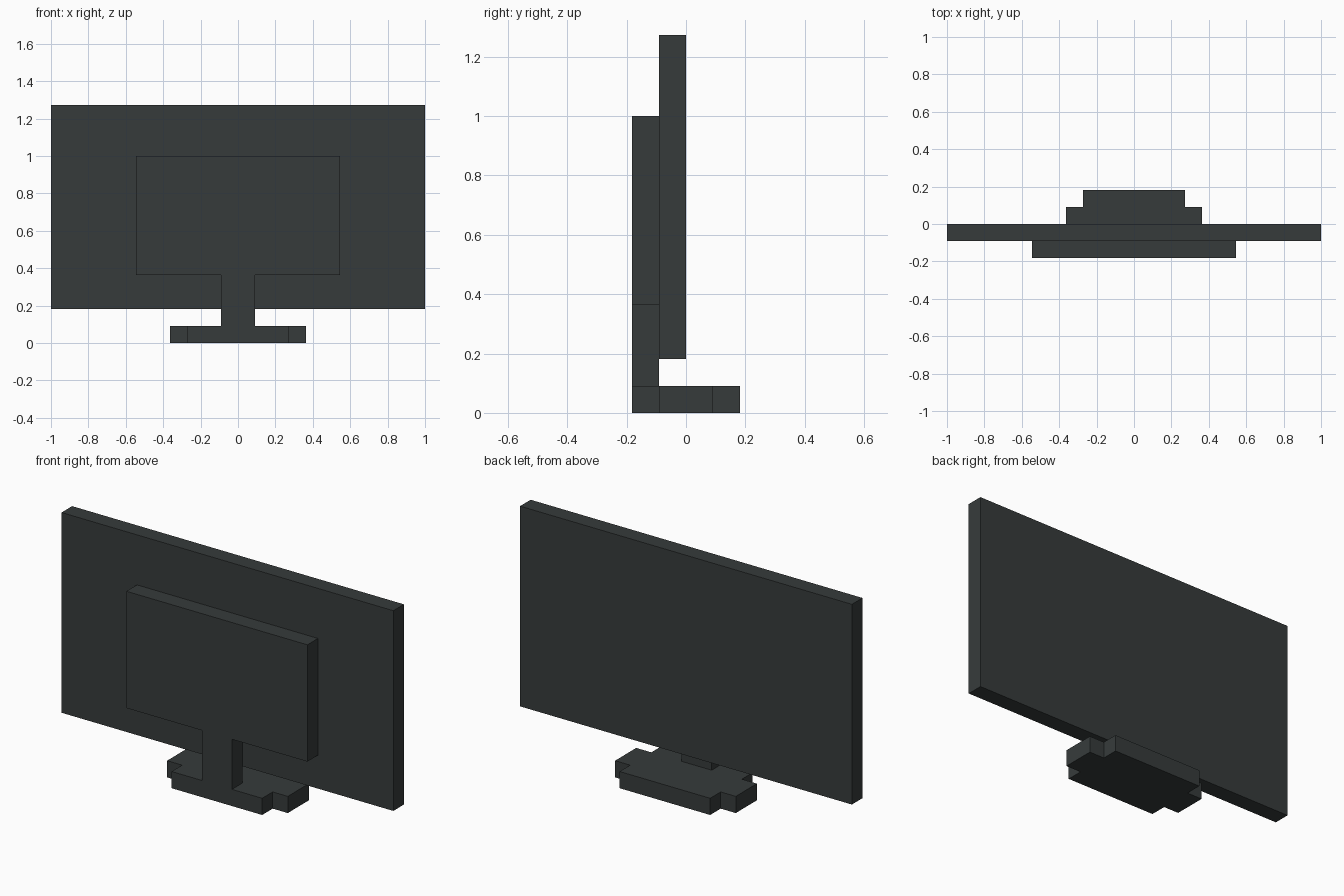
import bpy
import bmesh
from mathutils import Vector

# Remove the default cube
cube = bpy.data.objects.get("Cube")
if cube:
    bpy.data.objects.remove(cube, do_unlink=True)

U = 1 / 11  # the model sits on a regular grid of this step

# Single dark plastic colour
plastic = bpy.data.materials.new("dark_grey_plastic")
plastic.use_nodes = True
colour = (0.037, 0.044, 0.044, 1)
plastic.diffuse_color = colour
plastic.node_tree.nodes["Principled BSDF"].inputs["Base Color"].default_value = colour


def mirrored(half):
    """Complete a half outline by mirroring it across x = 0."""
    return half + [(-x, v) for x, v in reversed(half)]


def extrude_outline(name, outline, place, depth):
    """Extrude a flat outline, given in grid steps, along a depth vector."""
    bm = bmesh.new()
    face = bm.faces.new([bm.verts.new(Vector(place(a, b)) * U) for a, b in outline])
    result = bmesh.ops.extrude_face_region(bm, geom=[face])
    moved = [v for v in result["geom"] if isinstance(v, bmesh.types.BMVert)]
    bmesh.ops.translate(bm, verts=moved, vec=Vector(depth) * U)
    bmesh.ops.recalc_face_normals(bm, faces=bm.faces)
    mesh = bpy.data.meshes.new(name)
    bm.to_mesh(mesh)
    bm.free()
    mesh.materials.append(plastic)
    obj = bpy.data.objects.new(name, mesh)
    bpy.context.collection.objects.link(obj)
    return obj


# Wide flat screen slab
extrude_outline("screen", mirrored([(11, 2), (11, 14)]),
                lambda x, z: (x, -1, z), (0, 1, 0))

# Raised housing and its neck, one T-shaped slab
extrude_outline("housing_and_neck",
                mirrored([(1, 1), (1, 4), (6, 4), (6, 11)]),
                lambda x, z: (x, -2, z), (0, 1, 0))

# Foot plate with notched corners
extrude_outline("foot",
                mirrored([(3, -2), (3, -1), (4, -1), (4, 1), (3, 1), (3, 2)]),
                lambda x, y: (x, y, 0), (0, 0, 1))
